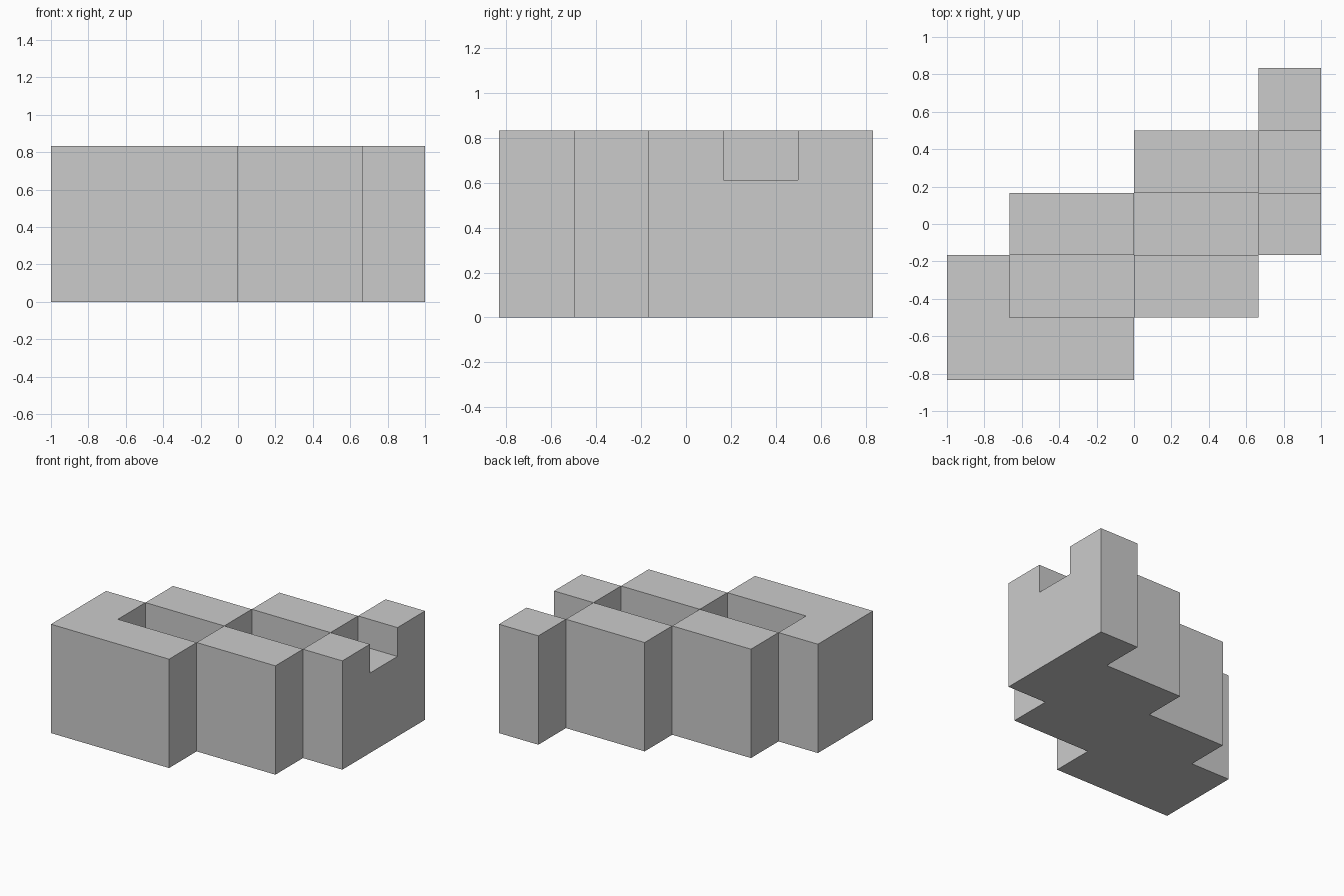
import bpy
import bmesh
from math import floor
from mathutils import Vector

default = bpy.data.objects.get("Cube")
if default:
    bpy.data.objects.remove(default, do_unlink=True)

CELL = 1 / 3
COLUMNS, ROWS = 6, 5
FLOOR_Z, TOP_Z = 0.612, 0.833


def cell_of(face):
    """Column, and row offset from the centre row of that column."""
    c = face.calc_center_median()
    column = floor(c.x / CELL + COLUMNS / 2)
    row = floor(c.y / CELL + ROWS / 2)
    return column, row - (column + 1) // 2


def raise_faces(bm, faces, height):
    """Extrude faces straight up and return the new top faces."""
    result = bmesh.ops.extrude_face_region(bm, geom=faces)["geom"]
    verts = [g for g in result if isinstance(g, bmesh.types.BMVert)]
    bmesh.ops.translate(bm, verts=verts, vec=Vector((0, 0, height)))
    return [g for g in result if isinstance(g, bmesh.types.BMFace)]


# Stepped footprint: three rows per column, shifting back along the length
bm = bmesh.new()
bmesh.ops.create_grid(bm, x_segments=COLUMNS, y_segments=ROWS, size=1)
bmesh.ops.scale(bm, verts=bm.verts, vec=Vector((1, ROWS / COLUMNS, 1)))
outside = [f for f in bm.faces if abs(cell_of(f)[1]) > 1]
bmesh.ops.delete(bm, geom=outside, context="FACES")

# Solid base up to the channel floor
tops = raise_faces(bm, bm.faces[:], FLOOR_Z)
bmesh.ops.recalc_face_normals(bm, faces=bm.faces[:])

# Rim: everything but the centre row, closed at the left-hand column
rim = [f for f in tops if cell_of(f)[1] != 0 or cell_of(f)[0] == 0]
raise_faces(bm, rim, TOP_Z - FLOOR_Z)

mesh = bpy.data.meshes.new("stepped_channel_block")
bm.to_mesh(mesh)
bm.free()
block = bpy.data.objects.new("stepped_channel_block", mesh)
bpy.context.collection.objects.link(block)

# Plain grey material
grey = bpy.data.materials.new("light_grey")
grey.use_nodes = True
colour = (0.6, 0.6, 0.6, 1)
grey.diffuse_color = colour
grey.node_tree.nodes["Principled BSDF"].inputs["Base Color"].default_value = colour
mesh.materials.append(grey)
